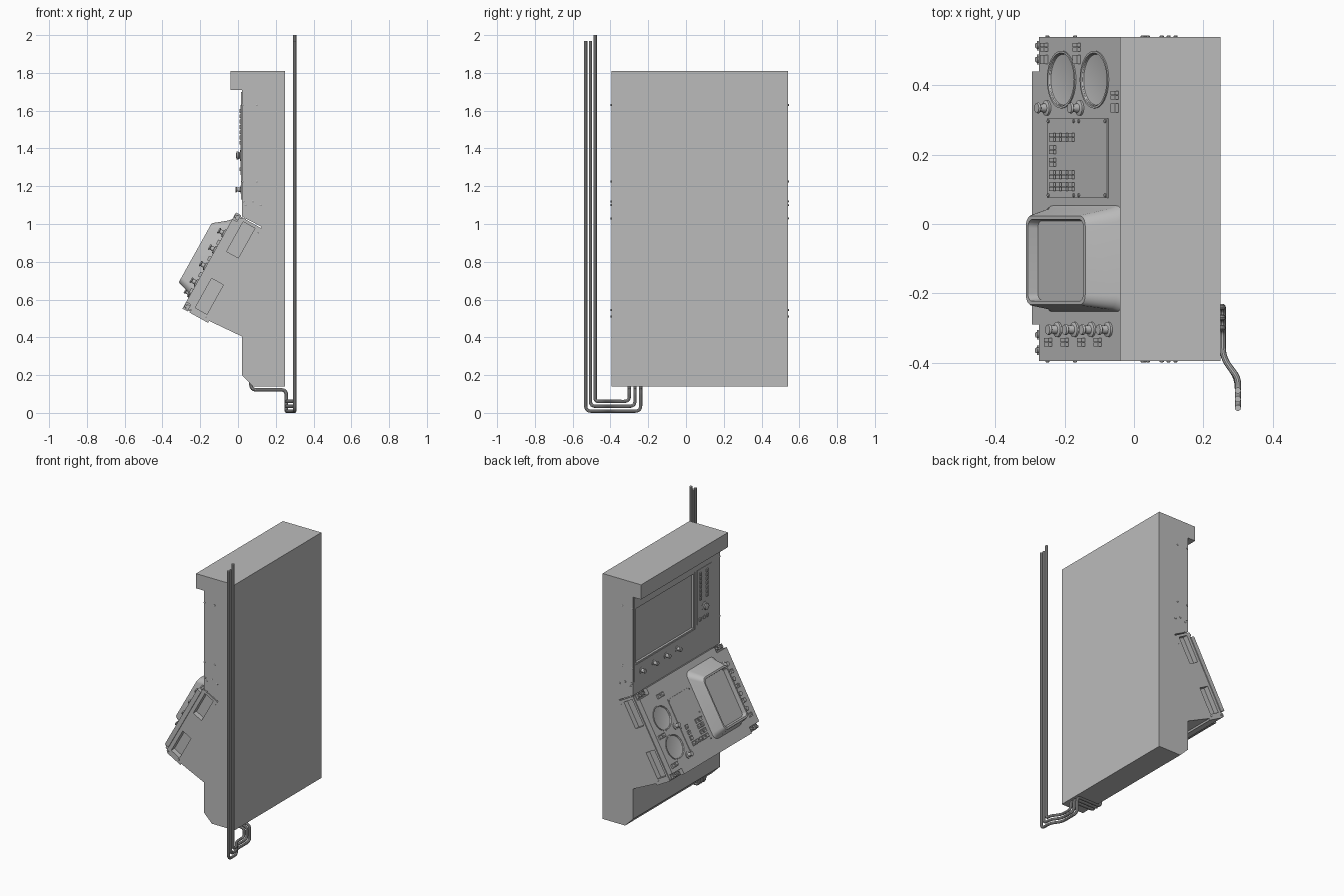
import bpy, bmesh, math
from mathutils import Matrix, Vector

if "Cube" in bpy.data.objects:
    bpy.data.objects.remove(bpy.data.objects["Cube"])

grey = bpy.data.materials.new("machine grey")
grey.use_nodes = True
grey.diffuse_color = (0.5, 0.5, 0.5, 1)
grey.node_tree.nodes["Principled BSDF"].inputs["Base Color"].default_value = (0.5, 0.5, 0.5, 1)

SIDE_R, SIDE_L = -0.395, 0.54
FACE = 0.02
round_parts = []


def frame(x_axis, y_axis, z_axis, origin):
    m = Matrix((x_axis, y_axis, z_axis)).transposed().to_4x4()
    m.translation = origin
    return m


# Working frames: local x climbs the surface, y is world y, z points outward
SLOPE = math.atan2(97, 54)
C, S = math.cos(SLOPE), math.sin(SLOPE)
DESK = frame((C, 0, S), (0, 1, 0), (-S, 0, C), (-0.294, 0, 0.552))
WALL = frame((0, 0, 1), (0, 1, 0), (-1, 0, 0), (FACE, 0, 0))
WORLD = Matrix.Identity(4)


def finish(name, bm, mat, smooth=False):
    bmesh.ops.recalc_face_normals(bm, faces=bm.faces)
    bm.transform(mat)
    me = bpy.data.meshes.new(name)
    bm.to_mesh(me)
    bm.free()
    ob = bpy.data.objects.new(name, me)
    bpy.context.collection.objects.link(ob)
    me.materials.append(grey)
    if smooth:
        round_parts.append(ob)
    return ob


def prism(name, mat, outline, lo, hi, axis="z"):
    """Extrude an outline along local z, or along y for x-z outlines."""
    bm = bmesh.new()
    place = (lambda a, b, t: (a, b, t)) if axis == "z" else (lambda a, b, t: (a, t, b))
    face = bm.faces.new([bm.verts.new(place(a, b, lo)) for a, b in outline])
    ext = bmesh.ops.extrude_face_region(bm, geom=[face])["geom"]
    move = Vector(place(0, 0, hi - lo))
    bmesh.ops.translate(bm, vec=move, verts=[v for v in ext if isinstance(v, bmesh.types.BMVert)])
    return finish(name, bm, mat)


def box(name, mat, x, y, z):
    return prism(name, mat, [(x[0], y[0]), (x[1], y[0]), (x[1], y[1]), (x[0], y[1])], *z)


def loft(name, mat, rings, smooth=True):
    """Skin a stack of point rings and cap both ends."""
    bm = bmesh.new()
    rows = [[bm.verts.new(p) for p in r] for r in rings]
    for a, b in zip(rows, rows[1:]):
        for i in range(len(a)):
            j = (i + 1) % len(a)
            bm.faces.new((a[i], a[j], b[j], b[i]))
    bm.faces.new(rows[0])
    bm.faces.new(rows[-1])
    return finish(name, bm, mat, smooth)


def turned(name, mat, x, y, profile, n=20):
    """Lathe a (radius, height) profile about local z."""
    turn = [(math.cos(2 * math.pi * i / n), math.sin(2 * math.pi * i / n)) for i in range(n)]
    return loft(name, mat, [[(x + r * c, y + r * s, z) for c, s in turn] for r, z in profile])


def rounded_ring(x0, x1, y0, y1, z, r):
    pts = []
    for k, (cx, cy) in enumerate(((x1 - r, y1 - r), (x0 + r, y1 - r), (x0 + r, y0 + r), (x1 - r, y0 + r))):
        for i in range(7):
            a = math.pi / 2 * (k + i / 6)
            pts.append((cx + r * math.cos(a), cy + r * math.sin(a), z))
    return pts


def cut(target, cutter):
    mod = target.modifiers.new("cut", "BOOLEAN")
    mod.operation, mod.solver, mod.object = "DIFFERENCE", "EXACT", cutter
    bpy.context.view_layer.objects.active = target
    bpy.ops.object.modifier_apply(modifier=mod.name)
    if cutter in round_parts:
        round_parts.remove(cutter)
    bpy.data.objects.remove(cutter)


# Cabinet with top overhang, wedge under the desk and toe chamfer
cabinet = prism("cabinet", WORLD, [
    (0.25, 0.14), (0.25, 1.81), (-0.04, 1.81), (-0.04, 1.71), (FACE, 1.71), (FACE, 1.04),
    (0.125, 0.985), (-0.155, 0.488), (FACE, 0.405), (FACE, 0.20), (0.08, 0.14)],
    SIDE_R, SIDE_L, axis="y")
cut(cabinet, box("screen_cutter", WALL, (1.25, 1.62), (-0.11, 0.51), (-0.015, 0.02)))

# Upper face plate around the screen
upper_plate = box("upper_face_plate", WALL, (1.13, 1.70), (SIDE_R + 0.01, SIDE_L - 0.01), (-0.002, 0.003))
cut(upper_plate, box("plate_cutter", WALL, (1.24, 1.63), (-0.12, 0.52), (-0.02, 0.02)))
box("upper_key_plate", WALL, (1.26, 1.63), (-0.30, -0.145), (0, 0.006))

# Desk housing with side pockets
housing = box("desk_housing", DESK, (0, 0.575), (SIDE_R, SIDE_L), (-0.155, -0.042))
for lo, hi in ((0.037, 0.215), (0.378, 0.558)):
    for side in (SIDE_R, SIDE_L):
        cut(housing, box("pocket_cutter", DESK, (lo, hi), (side - 0.035, side + 0.035), (-0.128, -0.057)))
box("desk_gasket", DESK, (0.006, 0.569), (SIDE_R + 0.006, SIDE_L - 0.006), (-0.045, -0.028))

# Desk panel, notched at its corners, with two dished handwheels
PANEL_TOP, NOTCH = 0.583, 0.04
y1, y2 = -0.29, 0.44
panel = prism("desk_panel", DESK, [
    (0, y1), (NOTCH, y1), (NOTCH, SIDE_R), (PANEL_TOP - NOTCH, SIDE_R), (PANEL_TOP - NOTCH, y1),
    (PANEL_TOP, y1), (PANEL_TOP, y2), (PANEL_TOP - NOTCH, y2), (PANEL_TOP - NOTCH, SIDE_L),
    (NOTCH, SIDE_L), (NOTCH, y2), (0, y2)], -0.03, 0)
for v in (0.177, 0.372):
    cut(panel, turned("dish_cutter", DESK, v, 0.417, [(0.066, -0.024), (0.078, 0.01)], 40))
    turned("handwheel_rim", DESK, v, 0.417,
           [(0.077, -0.004), (0.083, -0.002), (0.083, 0.004), (0.077, 0.004), (0.066, -0.022)], 40)
    turned("handwheel_hub", DESK, v, 0.417, [(0.018, -0.025), (0.018, -0.016), (0.012, -0.01), (0.004, -0.008)])

# Corner latches in the notches
for v in (0.02, PANEL_TOP - 0.02):
    for y in (-0.365, -0.32, 0.475, 0.515):
        box("corner_latch", DESK, (v - 0.013, v + 0.013), (y - 0.014, y + 0.014), (-0.045, -0.012))
        turned("latch_pin", DESK, v, y, [(0.008, -0.012), (0.008, -0.002)], 12)

# Monitor hood with sunken display
loft("monitor_hood", DESK, [rounded_ring(*r) for r in (
    (0.078, 0.545, -0.255, 0.055, -0.005, 0.04),
    (0.082, 0.538, -0.252, 0.051, 0.004, 0.04),
    (0.090, 0.526, -0.247, 0.045, 0.014, 0.04),
    (0.111, 0.474, -0.236, 0.026, 0.080, 0.032),
    (0.115, 0.468, -0.233, 0.023, 0.085, 0.030),
    (0.127, 0.456, -0.223, 0.013, 0.085, 0.024),
    (0.132, 0.450, -0.219, 0.009, 0.055, 0.022))])


def key(mat, x, y, size=0.013):
    """Push button made of two neighbouring caps."""
    for side in (-1, 1):
        yc = y + side * size / 2
        box("push_button", mat, (x - size, x + size), (yc - size * 0.45, yc + size * 0.45), (0, 0.012))


def knob(mat, x, y, scale=1.0):
    turned("control_knob", mat, x, y, [(r * scale, z * scale) for r, z in (
        (0.022, 0), (0.022, 0.006), (0.013, 0.009), (0.011, 0.026), (0.016, 0.030), (0.014, 0.036))])


# Keypad plate and its keys
box("keypad_plate", DESK, (0.095, 0.452), (0.075, 0.305), (0, 0.004))
for y, count in ((0.25, 4), (0.215, 1), (0.178, 1), (0.142, 4), (0.107, 4)):
    for i in range(count):
        key(DESK, 0.135 + i * 0.037, y)
for v in (0.105, 0.255, 0.285, 0.442):
    for y in (0.083, 0.297):
        turned("plate_screw", DESK, v, y, [(0.005, 0.002), (0.005, 0.008)], 10)

# Desk keys and knobs
for i in range(4):
    knob(DESK, 0.155 + i * 0.1, -0.305)
    key(DESK, 0.105 + i * 0.098, -0.342)
for v in (0.09, 0.285):
    knob(DESK, v, 0.335)
    for y in (0.475, 0.51):
        key(DESK, v - 0.01, y)
for y in (0.335, 0.372):
    key(DESK, 0.50, y)

# Upper panel keys, selector and lower knob row
for i in range(7):
    for y in (-0.175, -0.245):
        key(WALL, 1.43 + i * 0.028, y, 0.010)
turned("selector_knob", WALL, 1.363, -0.22,
       [(0.03, 0), (0.03, 0.008), (0.014, 0.012), (0.022, 0.018), (0.022, 0.026), (0.012, 0.030)])
for i in range(3):
    key(WALL, 1.29, -0.17 - i * 0.04, 0.010)
for y in (0.455, 0.32, 0.19, 0.07):
    knob(WALL, 1.182, y, 0.95)

# Screws on both cabinet sides
for x, z in ((0.025, 1.63), (0.10, 1.63), (0.025, 1.225), (0.10, 1.225), (0.03, 1.12), (0.08, 1.12),
             (0.04, 1.10), (0.12, 1.10), (0.04, 1.03), (-0.25, 0.545), (-0.17, 0.51)):
    for side, out in ((SIDE_R, -1), (SIDE_L, 1)):
        m = frame((1, 0, 0), (0, 0, -out), (0, out, 0), (x, side, z))
        turned("side_screw", m, 0, 0, [(0.006, -0.002), (0.006, 0.003), (0.003, 0.005)], 10)


def pipe(name, points, radius, bend):
    """Tube along a path whose corners are rounded."""
    pts = [Vector(p) for p in points]
    path = [pts[0]]
    for a, b, c in zip(pts, pts[1:], pts[2:]):
        d = min(bend, (a - b).length * 0.45, (c - b).length * 0.45)
        p, q = b + (a - b).normalized() * d, b + (c - b).normalized() * d
        path += [p * (1 - t) ** 2 + b * 2 * t * (1 - t) + q * t * t for t in (i / 6 for i in range(7))]
    path.append(pts[-1])
    cu = bpy.data.curves.new(name, "CURVE")
    cu.dimensions, cu.bevel_depth, cu.bevel_resolution, cu.use_fill_caps = "3D", radius, 3, True
    sp = cu.splines.new("POLY")
    sp.points.add(len(path) - 1)
    for point, co in zip(sp.points, path):
        point.co = (*co, 1)
    cu.materials.append(grey)
    ob = bpy.data.objects.new(name, cu)
    bpy.context.collection.objects.link(ob)
    bpy.ops.object.select_all(action="DESELECT")
    ob.select_set(True)
    bpy.context.view_layer.objects.active = ob
    bpy.ops.object.convert(target="MESH")
    round_parts.append(bpy.context.view_layer.objects.active)


# Three supply pipes running under the cabinet and up behind it
for i, top in enumerate((1.97, 1.97, 2.0)):
    low, inner, outer = 0.009 + i * 0.026, -0.24 - i * 0.03, -0.531 + i * 0.025
    pipe("supply_pipe", [
        (0.068, inner, 0.19), (0.068, inner, 0.122), (0.256, inner, 0.122), (0.256, inner, low),
        (0.256, -0.385, low), (0.30, -0.445, low), (0.30, outer, low), (0.30, outer, top)], 0.009, 0.03)

bpy.ops.object.select_all(action="DESELECT")
for ob in round_parts:
    ob.select_set(True)
bpy.context.view_layer.objects.active = round_parts[0]
bpy.ops.object.shade_smooth_by_angle(angle=math.radians(35))
